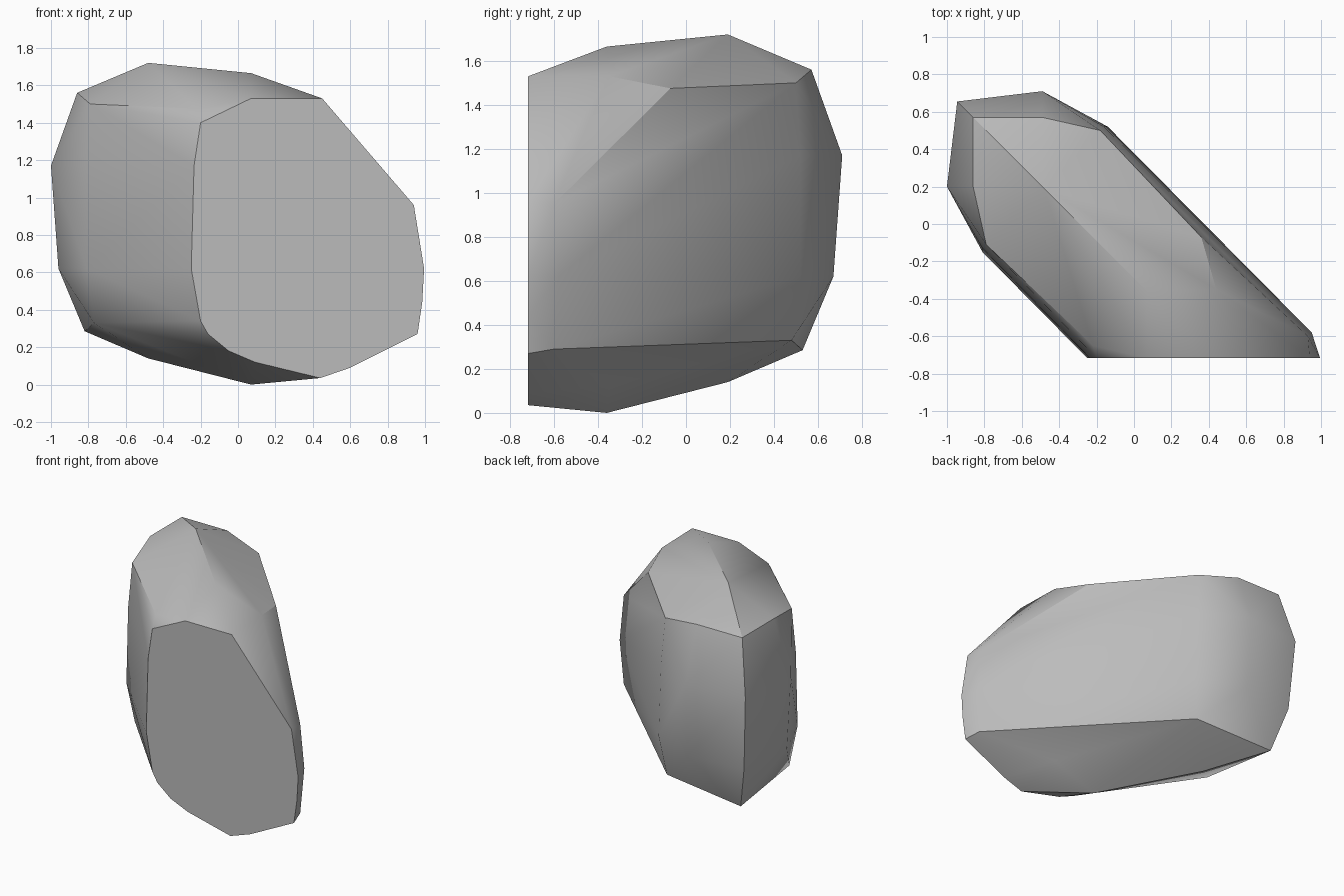
import bpy, bmesh, math

cube = bpy.data.objects.get("Cube")
if cube:
    bpy.data.objects.remove(cube, do_unlink=True)

CUT = -0.717      # plane of the flat cut face
OFFSET = -0.29    # the rock is mirrored about the diagonal x + y = OFFSET axis


def mirrored(p):
    x, y, z = p
    return (OFFSET - y, OFFSET - x, z)


# corners on the long vertical mirror plane
spine = [(-0.48, 0.19, 1.72), (0.07, -0.36, 1.665), (-0.86, 0.57, 1.56),
         (-0.945, 0.655, 1.17), (-0.91, 0.62, 0.62), (-0.82, 0.53, 0.285),
         (-0.48, 0.19, 0.14), (0.07, -0.36, 0.0)]

# corners of one broad side, repeated on the other
side = [(-0.86, 0.2, 1.56), (-0.79, -0.11, 1.50), (-0.22, -0.65, 1.475),
        (-1.0, 0.2, 1.17), (-0.81, -0.13, 1.17), (-0.96, 0.19, 0.62),
        (-0.81, -0.15, 0.62), (-0.77, -0.11, 0.33), (-0.23, -0.64, 0.29)]

# corners next to the cut on the far side
far_end = [(0.44, -0.35, 1.53), (0.93, -0.60, 0.95), (0.95, -0.58, 0.62),
           (0.93, -0.60, 0.29), (0.44, -0.35, 0.12)]

# outline of the flat cut face, as x and z
cut = [(0.07, 1.53), (0.45, 1.53), (0.94, 0.96), (0.995, 0.62), (0.985, 0.44),
       (0.96, 0.27), (0.6, 0.09), (0.44, 0.035), (0.09, 0.12), (-0.05, 0.18),
       (-0.16, 0.27), (-0.2, 0.34), (-0.25, 0.62), (-0.235, 1.17), (-0.2, 1.4)]

points = spine + side + [mirrored(p) for p in side] + far_end
points += [(x, CUT, z) for x, z in cut]

# wrap the corners into one convex boulder
bm = bmesh.new()
for p in points:
    bm.verts.new(p)
hull = bmesh.ops.convex_hull(bm, input=bm.verts[:])
loose = [v for v in bm.verts if not v.link_faces]
bmesh.ops.delete(bm, geom=loose, context='VERTS')
bmesh.ops.dissolve_limit(bm, angle_limit=math.radians(0.5),
                         verts=bm.verts[:], edges=bm.edges[:])
bmesh.ops.recalc_face_normals(bm, faces=bm.faces[:])
mesh = bpy.data.meshes.new("boulder")
bm.to_mesh(mesh)
bm.free()

boulder = bpy.data.objects.new("boulder", mesh)
bpy.context.collection.objects.link(boulder)

# plain stone colour
stone = bpy.data.materials.new("stone_grey")
stone.use_nodes = True
grey = (0.5, 0.5, 0.5, 1.0)
stone.diffuse_color = grey
stone.node_tree.nodes["Principled BSDF"].inputs["Base Color"].default_value = grey
mesh.materials.append(stone)

# soft facets with the strong corners kept crisp
bpy.ops.object.select_all(action='DESELECT')
boulder.select_set(True)
bpy.context.view_layer.objects.active = boulder
bpy.ops.object.shade_smooth_by_angle(angle=math.radians(30))
